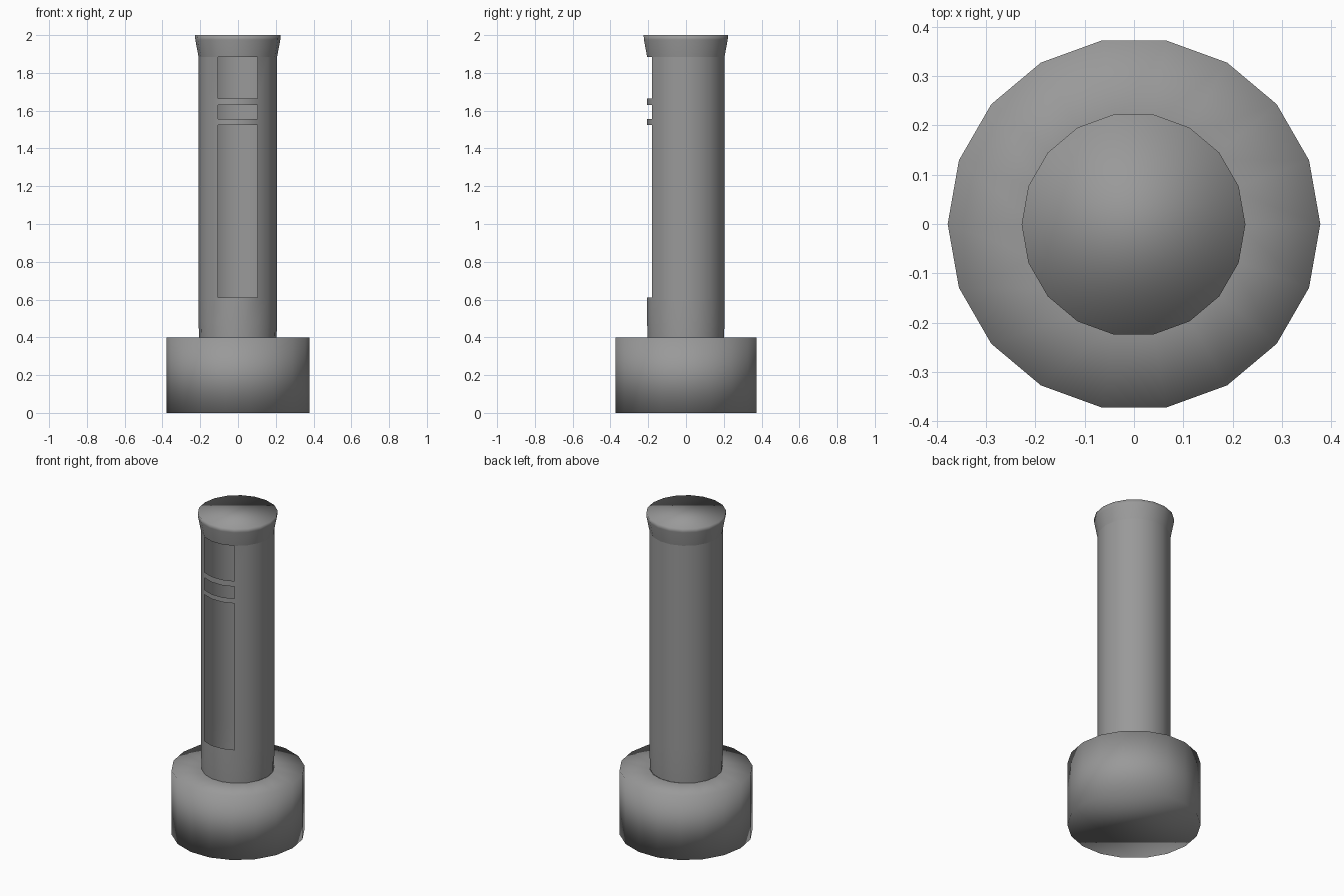
import bpy, bmesh, math

if "Cube" in bpy.data.objects:
    bpy.data.objects.remove(bpy.data.objects["Cube"])

SIDES = 18

# Dark grey finish
grey = bpy.data.materials.new("dark_grey")
grey.diffuse_color = (0.32, 0.32, 0.32, 1)
grey.use_nodes = True
grey.node_tree.nodes["Principled BSDF"].inputs["Base Color"].default_value = grey.diffuse_color


def lathe(name, profile, cap_bottom=False, cap_top=False, open_bands=()):
    """Spin (radius, z) points into smooth rings; leave the three front faces of open_bands out."""
    bm = bmesh.new()
    step = 2 * math.pi / SIDES
    rings = [[bm.verts.new((r * math.cos(i * step), r * math.sin(i * step), z))
              for i in range(SIDES)] for r, z in profile]
    for band, (a, b) in enumerate(zip(rings, rings[1:])):
        for i in range(SIDES):
            if band in open_bands and 12 <= i < 15:
                continue
            j = (i + 1) % SIDES
            bm.faces.new((a[i], a[j], b[j], b[i]))
    if cap_bottom:
        bm.faces.new(rings[0][::-1])
    if cap_top:
        bm.faces.new(rings[-1])
    for f in bm.faces:
        f.smooth = True
    mesh = bpy.data.meshes.new(name)
    bm.to_mesh(mesh)
    bm.free()
    mesh.materials.append(grey)
    obj = bpy.data.objects.new(name, mesh)
    bpy.context.collection.objects.link(obj)
    return obj


# Wide drum at the bottom, with a ring-shaped top around the shaft
lathe("wide_base", [(0.378, 0), (0.378, 0.4), (0.205, 0.4)], cap_bottom=True)

# Hollow shaft with slim neck and front windows split by two bars
shaft = lathe("shaft",
              [(0.205, 0.4), (0.208, 0.48), (0.208, 0.61), (0.208, 1.525),
               (0.208, 1.555), (0.208, 1.63), (0.208, 1.665), (0.208, 1.885)],
              open_bands=(2, 4, 6))

# Flared, closed end
flare = lathe("flared_end", [(0.208, 1.885), (0.225, 1.975), (0.227, 2.0)], cap_top=True)

for part in (shaft, flare):
    part.location = (-0.001, -0.001, 0)
